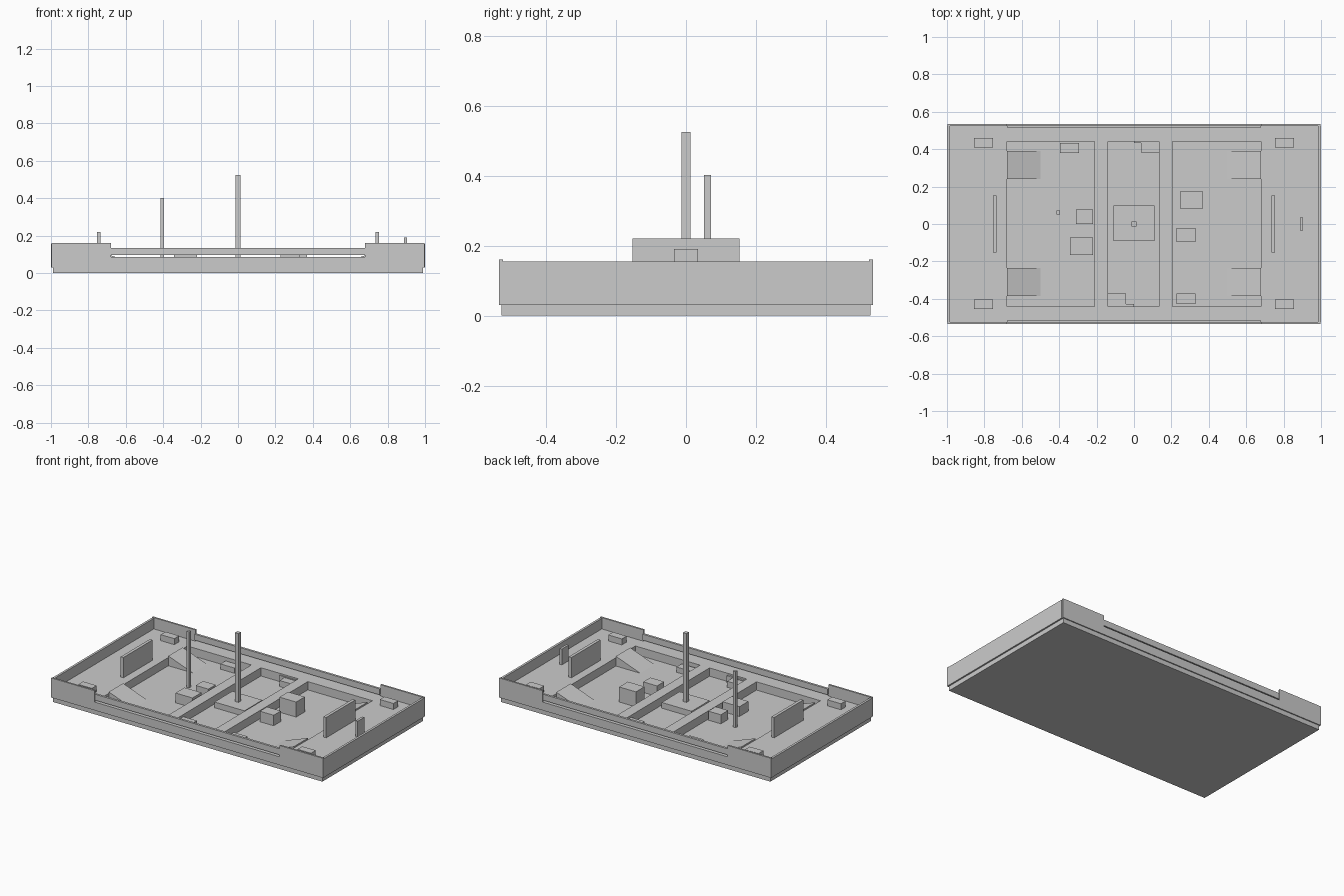
import bpy, bmesh

if "Cube" in bpy.data.objects:
    bpy.data.objects.remove(bpy.data.objects["Cube"])


def prism(name, pts, lo, hi, axis='y'):
    """Extrude a closed profile: (x, z) along y, or (x, y) along z."""
    bm = bmesh.new()
    place = (lambda p, d: (p[0], d, p[1])) if axis == 'y' else (lambda p, d: (p[0], p[1], d))
    face = bm.faces.new([bm.verts.new(place(p, lo)) for p in pts])
    ext = bmesh.ops.extrude_face_region(bm, geom=[face])
    move = (0, hi - lo, 0) if axis == 'y' else (0, 0, hi - lo)
    bmesh.ops.translate(bm, vec=move,
                        verts=[g for g in ext['geom'] if isinstance(g, bmesh.types.BMVert)])
    bmesh.ops.recalc_face_normals(bm, faces=bm.faces)
    me = bpy.data.meshes.new(name)
    bm.to_mesh(me)
    bm.free()
    ob = bpy.data.objects.new(name, me)
    bpy.context.collection.objects.link(ob)
    return ob


def box(name, x0, x1, y0, y1, z0, z1):
    return prism(name, [(x0, y0), (x1, y0), (x1, y1), (x0, y1)], z0, z1, 'z')


FLOOR, DECK = 0.03, 0.085

# Base slab with three sunken pits
base = box("base_deck", -0.99, 0.99, -0.528, 0.528, 0, DECK)
for x0, x1 in ((-0.68, -0.21), (-0.14, 0.135), (0.205, 0.68)):
    cut = box("pit_cutter", x0, x1, -0.44, 0.44, FLOOR, 0.3)
    cut.hide_render = True
    mod = base.modifiers.new("pit", 'BOOLEAN')
    mod.operation, mod.object, mod.solver = 'DIFFERENCE', cut, 'EXACT'
    bpy.context.view_layer.objects.active = base
    bpy.ops.object.modifier_apply(modifier=mod.name)
    bpy.data.objects.remove(cut)

# Perimeter walls, with lowered long sides and a raised rail over the gap
side = [(-0.998, 0.03), (0.998, 0.03), (0.998, 0.16), (0.68, 0.16),
        (0.68, DECK), (-0.68, DECK), (-0.68, 0.16), (-0.998, 0.16)]
for s in (-1, 1):
    y = sorted((s * 0.523, s * 0.535))
    prism("side_wall", side, *y)
    box("side_rail", -0.68, 0.68, *sorted((s * 0.515, s * 0.53)), 0.095, 0.135)
    box("end_wall", *sorted((s * 0.985, s)), -0.523, 0.523, 0.03, 0.155)
    # End partitions
    box("partition", *sorted((s * 0.735, s * 0.755)), -0.153, 0.153, DECK, 0.22)
    # Pit ramps and corner blocks
    for y0, y1 in ((0.24, 0.39), (-0.385, -0.235)):
        prism("ramp", [(s * 0.68, FLOOR), (s * 0.68, 0.095), (s * 0.5, FLOOR)], y0, y1)
    for y0, y1 in ((0.41, 0.46), (-0.455, -0.405)):
        box("corner_block", *sorted((s * 0.755, s * 0.855)), y0, y1, DECK, 0.125)

box("small_panel", 0.888, 0.904, -0.035, 0.035, DECK, 0.19)

# Centre plinth and two masts
box("plinth", -0.11, 0.11, -0.09, 0.098, FLOOR, 0.068)
box("main_mast", -0.013, 0.013, -0.013, 0.013, 0.068, 0.525)
box("second_mast", -0.415, -0.395, 0.052, 0.072, FLOOR, 0.402)

# Crates standing in the pits: x0, x1, y0, y1, top
for c in ((-0.395, -0.293, 0.38, 0.433, 0.065), (-0.31, -0.218, 0, 0.077, 0.09),
          (-0.342, -0.218, -0.167, -0.073, 0.095), (0.247, 0.37, 0.082, 0.173, 0.13),
          (0.228, 0.33, -0.097, -0.022, 0.1), (0.228, 0.33, -0.427, -0.372, 0.065)):
    box("crate", *c[:4], FLOOR, c[4])

# Steps and ledges at opposite corners of the middle pit
box("back_step", 0.038, 0.135, 0.382, 0.433, FLOOR, 0.07)
box("front_step", -0.14, -0.042, -0.427, -0.372, FLOOR, 0.07)
box("back_ledge", 0, 0.135, 0.433, 0.44, FLOOR, 0.075)
box("front_ledge", -0.14, 0, -0.44, -0.427, FLOOR, 0.075)
